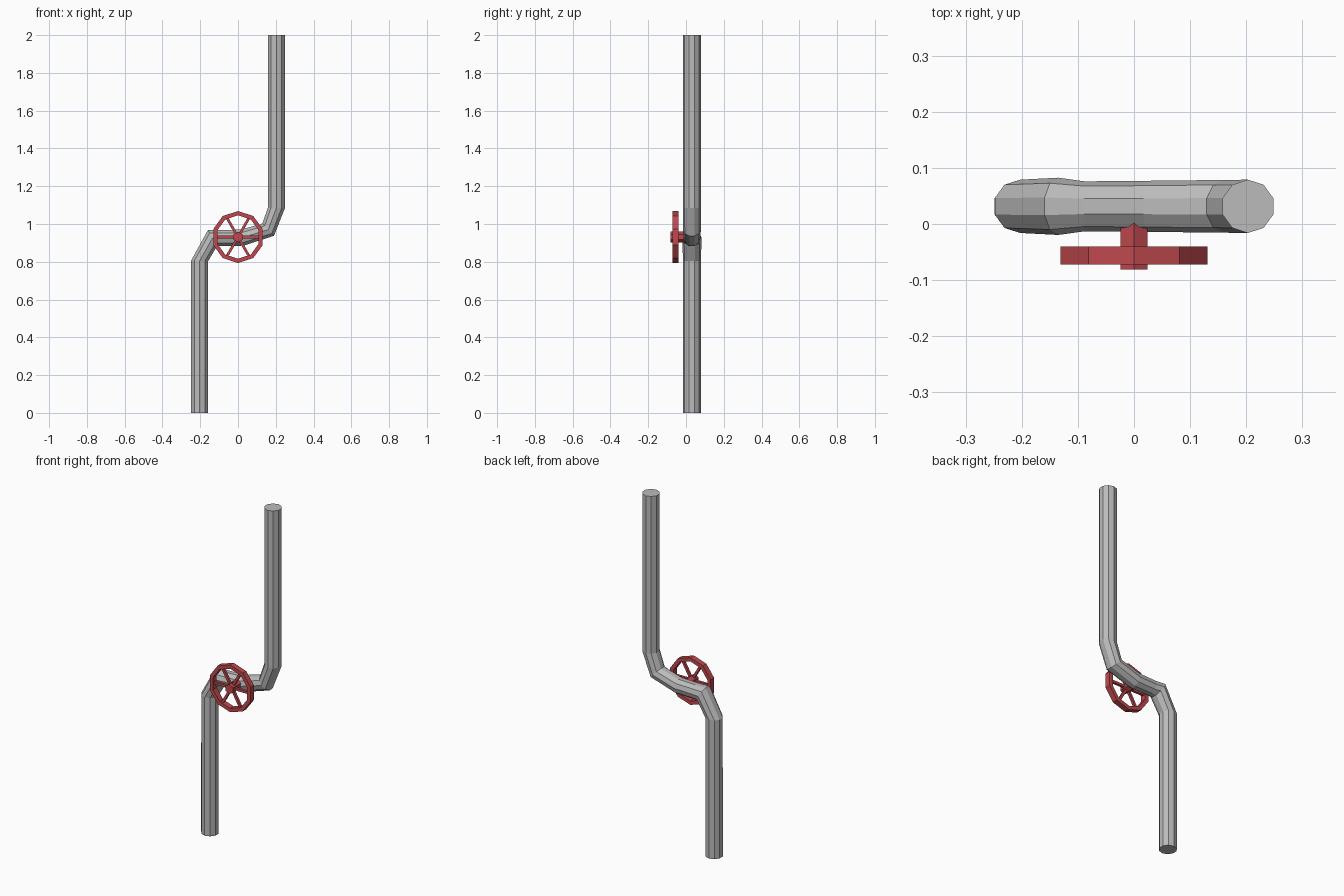
import bpy, bmesh, math
from mathutils import Vector, Matrix

old = bpy.data.objects.get("Cube")
if old:
    bpy.data.objects.remove(old, do_unlink=True)


def material(name, rgb):
    m = bpy.data.materials.new(name)
    m.use_nodes = True
    m.diffuse_color = (*rgb, 1)
    m.node_tree.nodes["Principled BSDF"].inputs["Base Color"].default_value = (*rgb, 1)
    return m


grey = material("pipe grey", (0.5, 0.5, 0.5))
red = material("valve red", (0.52, 0.065, 0.075))


def finish(name, bm, mat):
    bmesh.ops.recalc_face_normals(bm, faces=bm.faces)
    mesh = bpy.data.meshes.new(name)
    bm.to_mesh(mesh)
    bm.free()
    mesh.materials.append(mat)
    obj = bpy.data.objects.new(name, mesh)
    bpy.context.collection.objects.link(obj)
    return obj


def bridge(bm, a, b):
    n = len(a)
    for i in range(n):
        j = (i + 1) % n
        bm.faces.new((a[i], a[j], b[j], b[i]))


SIDES = 10
PIPE_Y = 0.0315
WHEEL = Vector((0, -0.056, 0.931))

# Bent pipe: centre x, centre z, direction in degrees, radius
path = [(-0.203, 0, 90, 0.0475), (-0.203, 0.805, 88, 0.0475),
        (-0.135, 0.926, 30, 0.051), (-0.088, 0.925, 2, 0.0445),
        (0.023, 0.928, 8, 0.0455), (0.16, 0.97, 43, 0.047),
        (0.203, 1.085, 88, 0.0475), (0.203, 2, 90, 0.0475)]
bm = bmesh.new()
rings = []
for x, z, deg, r in path:
    a = math.radians(deg)
    side = Vector((math.sin(a), 0, -math.cos(a)))
    ring = []
    for k in range(SIDES):
        t = math.tau * k / SIDES
        p = Vector((x, PIPE_Y, z)) + r * (math.cos(t) * Vector((0, 1, 0)) + math.sin(t) * side)
        ring.append(bm.verts.new(p))
    rings.append(ring)
for a, b in zip(rings, rings[1:]):
    bridge(bm, a, b)
bm.faces.new(rings[0])
bm.faces.new(rings[-1])
finish("pipe", bm, grey)


def circle(bm, r, y, n):
    # Ring of points facing the front with one corner straight up
    return [bm.verts.new((r * math.sin(math.tau * k / n), y, WHEEL.z + r * math.cos(math.tau * k / n)))
            for k in range(n)]


# Wheel rim with a rectangular section
bm = bmesh.new()
loops = [circle(bm, r, WHEEL.y + dy, SIDES)
         for r, dy in ((0.1375, -0.016), (0.1375, 0.016), (0.115, 0.016), (0.115, -0.016))]
for i in range(4):
    bridge(bm, loops[i], loops[(i + 1) % 4])
finish("wheel_rim", bm, red)

# Six-sided hub and stem running into the pipe
bm = bmesh.new()
front, back = circle(bm, 0.028, -0.081, 6), circle(bm, 0.028, 0.02, 6)
bridge(bm, front, back)
bm.faces.new(front)
bm.faces.new(back)
finish("valve_stem", bm, red)

# Spokes
bm = bmesh.new()
for k in range(6):
    place = (Matrix.Translation(WHEEL) @ Matrix.Rotation(math.tau * k / 6, 4, 'Y')
             @ Matrix.Translation((0.068, 0, 0)) @ Matrix.Diagonal((0.108, 0.014, 0.014, 1)))
    bmesh.ops.create_cube(bm, size=1, matrix=place)
finish("wheel_spokes", bm, red)
